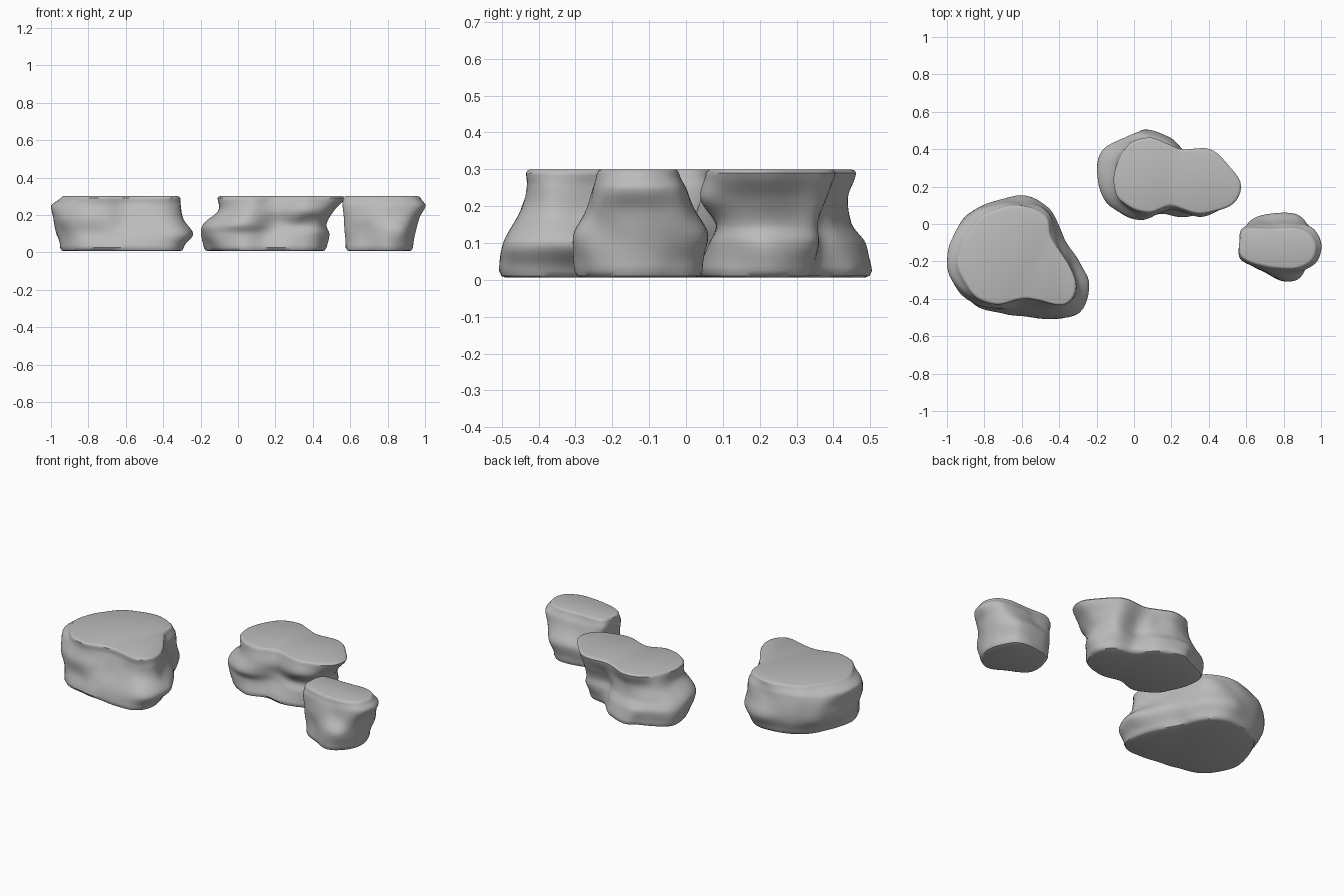
import bpy, bmesh, math
from mathutils import Vector, noise

if "Cube" in bpy.data.objects:
    bpy.data.objects.remove(bpy.data.objects["Cube"])

N = 96  # points around each ring

stone = bpy.data.materials.new("stone grey")
stone.diffuse_color = (0.5, 0.5, 0.5, 1)
stone.use_nodes = True
stone.node_tree.nodes["Principled BSDF"].inputs["Base Color"].default_value = stone.diffuse_color


def cubic(p0, p1, p2, p3, t):
    return 0.5 * (2 * p1 + (p2 - p0) * t + (2 * p0 - 5 * p1 + 4 * p2 - p3) * t * t
                  + (3 * p1 - p0 - 3 * p2 + p3) * t ** 3)


def radii(centre, pts):
    """Smooth a closed outline and sample its radius at N even angles."""
    n, polar = len(pts), []
    v = [Vector(p) - Vector(centre) for p in pts]
    for i in range(n):
        for k in range(12):
            q = cubic(v[i - 1], v[i], v[(i + 1) % n], v[(i + 2) % n], k / 12)
            polar.append((math.atan2(q.y, q.x) % math.tau, q.length))
    polar.sort()
    polar = [(polar[-1][0] - math.tau, polar[-1][1])] + polar + [(polar[0][0] + math.tau, polar[0][1])]
    out, j = [], 0
    for i in range(N):
        a = math.tau * i / N
        while polar[j + 1][0] < a:
            j += 1
        (a0, r0), (a1, r1) = polar[j], polar[j + 1]
        out.append(r0 + (r1 - r0) * (a - a0) / max(a1 - a0, 1e-6))
    return out


def rock(name, centre, outlines):
    """Loft outlines {height: points} into a stone with flat top and base."""
    zs = sorted(outlines)
    R = [radii(centre, outlines[z]) for z in zs]
    rings = [(0.006, [r - 0.022 for r in R[0]]), (0.011, [r - 0.008 for r in R[0]])]
    for k in range(len(zs) - 1):
        a, d = max(k - 1, 0), min(k + 2, len(zs) - 1)
        for s in range(6):
            t = s / 6
            rings.append((zs[k] + (zs[k + 1] - zs[k]) * t,
                          [cubic(R[a][i], R[k][i], R[k + 1][i], R[d][i], t) for i in range(N)]))
    rings += [(zs[-1], R[-1]), (0.297, [r - 0.006 for r in R[-1]]), (0.3, [r - 0.016 for r in R[-1]])]
    bm = bmesh.new()
    loops = []
    for z, rr in rings:
        loop = []
        for i, r in enumerate(rr):
            a = math.tau * i / N
            p = Vector((centre[0] + r * math.cos(a), centre[1] + r * math.sin(a), z))
            r += 0.009 * noise.noise(p * 9)  # gentle chiselled unevenness
            loop.append(bm.verts.new((centre[0] + r * math.cos(a), centre[1] + r * math.sin(a), z)))
        loops.append(loop)
    for lo, hi in zip(loops, loops[1:]):
        for i in range(N):
            j = (i + 1) % N
            bm.faces.new((lo[i], lo[j], hi[j], hi[i]))
    bm.faces.new(loops[-1])
    bm.faces.new(loops[0][::-1])
    bmesh.ops.recalc_face_normals(bm, faces=bm.faces)
    me = bpy.data.meshes.new(name)
    bm.to_mesh(me)
    bm.free()
    me.materials.append(stone)
    ob = bpy.data.objects.new(name, me)
    bpy.context.collection.objects.link(ob)
    bpy.ops.object.select_all(action='DESELECT')
    ob.select_set(True)
    bpy.context.view_layer.objects.active = ob
    bpy.ops.object.shade_smooth_by_angle(angle=math.radians(40))


# Large stone, front left
rock("large_stone", (-.63, -.18), {
    .025: [(-.95, -.25), (-.9, -.05), (-.8, .07), (-.6, .12), (-.47, .06), (-.4, -.1),
           (-.32, -.25), (-.29, -.4), (-.35, -.5), (-.5, -.5), (-.75, -.47), (-.88, -.4)],
    .10: [(-.97, -.22), (-.92, 0), (-.8, .1), (-.6, .15), (-.45, .08), (-.36, -.1),
          (-.27, -.24), (-.24, -.33), (-.28, -.47), (-.4, -.5), (-.6, -.47), (-.86, -.41)],
    .18: [(-.985, -.2), (-.93, 0), (-.8, .1), (-.6, .13), (-.46, .06), (-.38, -.1),
          (-.32, -.25), (-.29, -.37), (-.4, -.45), (-.6, -.43), (-.75, -.45), (-.92, -.38)],
    .25: [(-1, -.2), (-.94, -.03), (-.81, .08), (-.6, .11), (-.46, .05), (-.41, -.1),
          (-.33, -.25), (-.31, -.37), (-.4, -.43), (-.58, -.4), (-.75, -.43), (-.93, -.35)],
    .29: [(-.95, -.2), (-.88, -.03), (-.78, .06), (-.6, .1), (-.47, .04), (-.44, -.08),
          (-.34, -.22), (-.31, -.34), (-.38, -.43), (-.58, -.4), (-.75, -.43), (-.88, -.36)]})

# Middle stone, waisted and leaning to the right
rock("middle_stone", (.18, .25), {
    .025: [(-.17, .25), (-.16, .39), (-.02, .47), (.06, .505), (.2, .46), (.3, .36), (.42, .32),
           (.47, .22), (.42, .09), (.3, .04), (.15, .05), (.02, .03), (-.1, .1)],
    .10: [(-.19, .25), (-.17, .39), (-.05, .46), (.05, .49), (.2, .43), (.28, .36), (.42, .35),
          (.49, .22), (.43, .1), (.3, .06), (.17, .08), (.03, .04), (-.13, .1)],
    .15: [(-.18, .25), (-.15, .37), (-.05, .43), (.08, .45), (.2, .4), (.28, .35), (.42, .35),
          (.475, .22), (.43, .11), (.3, .08), (.17, .08), (.03, .02), (-.13, .1)],
    .22: [(-.11, .25), (-.09, .36), (-.03, .41), (.08, .44), (.2, .4), (.28, .37), (.42, .37),
          (.51, .22), (.46, .09), (.35, .04), (.2, .08), (.05, .04), (-.07, .12)],
    .29: [(-.11, .22), (-.09, .33), (-.02, .43), (.08, .46), (.18, .43), (.26, .4), (.4, .4),
          (.5, .32), (.57, .21), (.53, .11), (.36, .055), (.2, .1), (.08, .06), (-.07, .12)]})

# Small stone, right
rock("small_stone", (.77, -.12), {
    .025: [(.58, -.1), (.62, .0), (.74, .04), (.86, .03), (.92, -.06), (.93, -.16),
           (.89, -.26), (.8, -.3), (.68, -.25), (.59, -.19)],
    .12: [(.575, -.1), (.63, .02), (.75, .06), (.87, .05), (.93, -.02), (.95, -.14),
          (.89, -.28), (.81, -.31), (.7, -.25), (.58, -.19)],
    .19: [(.57, -.1), (.61, .0), (.75, .02), (.87, .02), (.95, -.03), (.975, -.13),
          (.92, -.24), (.8, -.27), (.68, -.24), (.575, -.19)],
    .25: [(.57, -.1), (.59, -.02), (.74, .0), (.86, .0), (.96, -.03), (1, -.11),
          (.98, -.2), (.86, -.25), (.7, -.24), (.575, -.19)],
    .29: [(.57, -.1), (.6, -.03), (.74, -.02), (.86, -.02), (.94, -.05), (.975, -.12),
          (.95, -.2), (.84, -.24), (.7, -.23), (.58, -.18)]})
